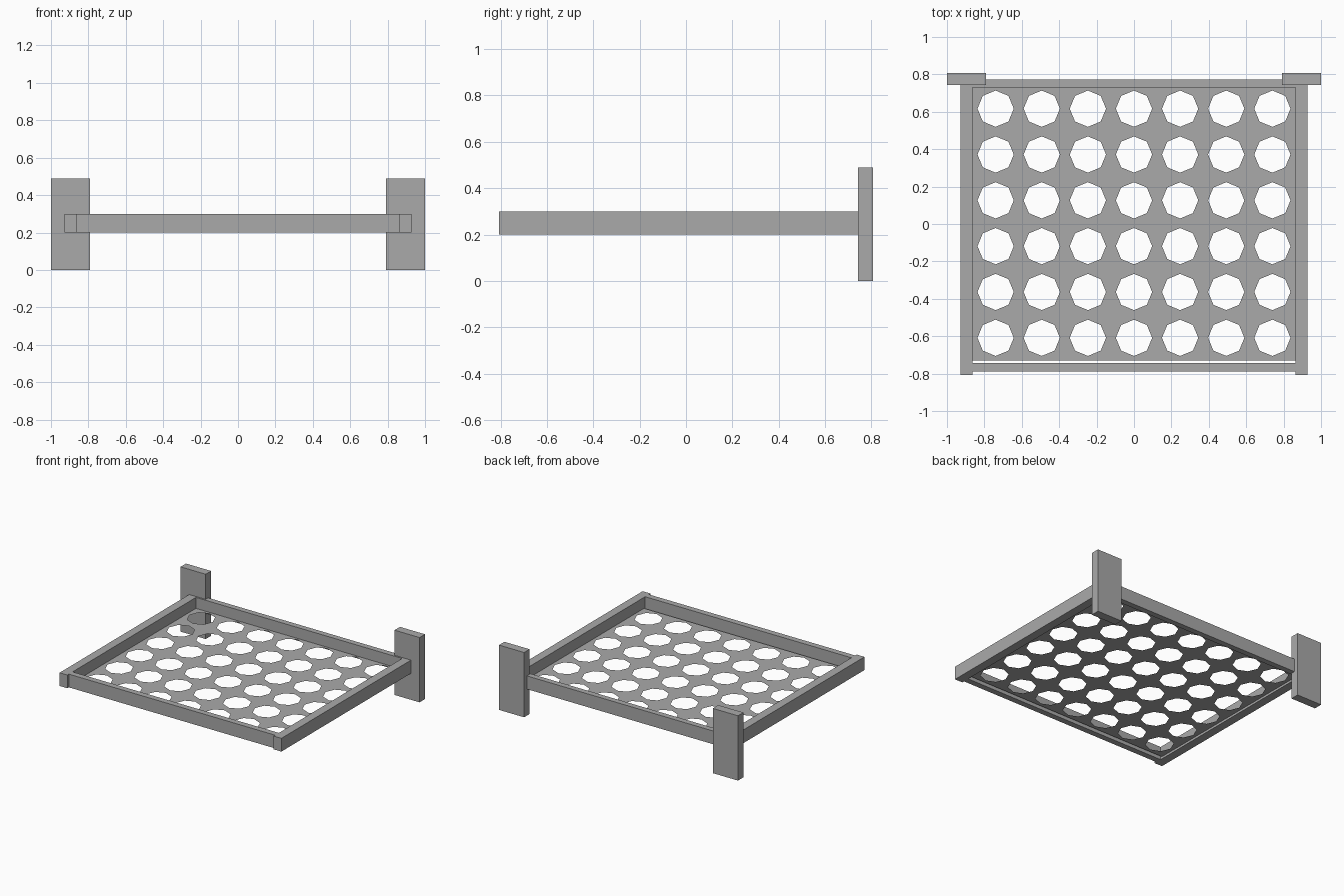
import bpy, bmesh, math

if "Cube" in bpy.data.objects:
    bpy.data.objects.remove(bpy.data.objects["Cube"])

grey = bpy.data.materials.new("plain grey")
grey.diffuse_color = (0.40, 0.40, 0.40, 1)
grey.use_nodes = True
grey.node_tree.nodes["Principled BSDF"].inputs["Base Color"].default_value = grey.diffuse_color


def add_object(name, bm):
    mesh = bpy.data.meshes.new(name)
    bm.to_mesh(mesh)
    bm.free()
    mesh.materials.append(grey)
    obj = bpy.data.objects.new(name, mesh)
    bpy.context.collection.objects.link(obj)
    return obj


def box(name, x, y, z):
    bm = bmesh.new()
    bmesh.ops.create_cube(bm, size=1)
    for v in bm.verts:
        for i, (lo, hi) in enumerate((x, y, z)):
            v.co[i] = lo if v.co[i] < 0 else hi
    add_object(name, bm)


RAIL_Z = (0.20, 0.30)

# Mounting plates and side rails, mirrored left and right
for side, s in (("left", -1), ("right", 1)):
    box(side + "_mounting_plate", sorted((s * 0.79, s * 1.0)), (0.742, 0.807), (0, 0.49))
    box(side + "_rail", sorted((s * 0.863, s * 0.928)), (-0.807, 0.742), RAIL_Z)

# Cross rails
box("front_rail", (-0.863, 0.863), (-0.789, -0.744), RAIL_Z)
box("back_rail", (-0.863, 0.863), (0.73, 0.773), RAIL_Z)

# Thin shelf panel: a grid of square cells, each with an octagonal hole
COLS, ROWS = 7, 6
PX, PY = 0.2466, 0.245
RADIUS, PANEL_Z = 0.097, 0.217
bm = bmesh.new()
for c in range(COLS):
    for r in range(ROWS):
        cx = (c - (COLS - 1) / 2) * PX
        cy = (r - (ROWS - 1) / 2) * PY + 0.004
        inner, outer = [], []
        for k in range(8):
            dx, dy = math.cos(k * math.pi / 4), math.sin(k * math.pi / 4)
            inner.append(bm.verts.new((cx + RADIUS * dx, cy + RADIUS * dy, PANEL_Z)))
            outer.append(bm.verts.new((cx + round(dx) * PX / 2, cy + round(dy) * PY / 2, PANEL_Z)))
        for k in range(8):
            n = (k + 1) % 8
            bm.faces.new((inner[k], outer[k], outer[n], inner[n]))
bmesh.ops.remove_doubles(bm, verts=bm.verts[:], dist=0.0005)
add_object("perforated_shelf", bm)
